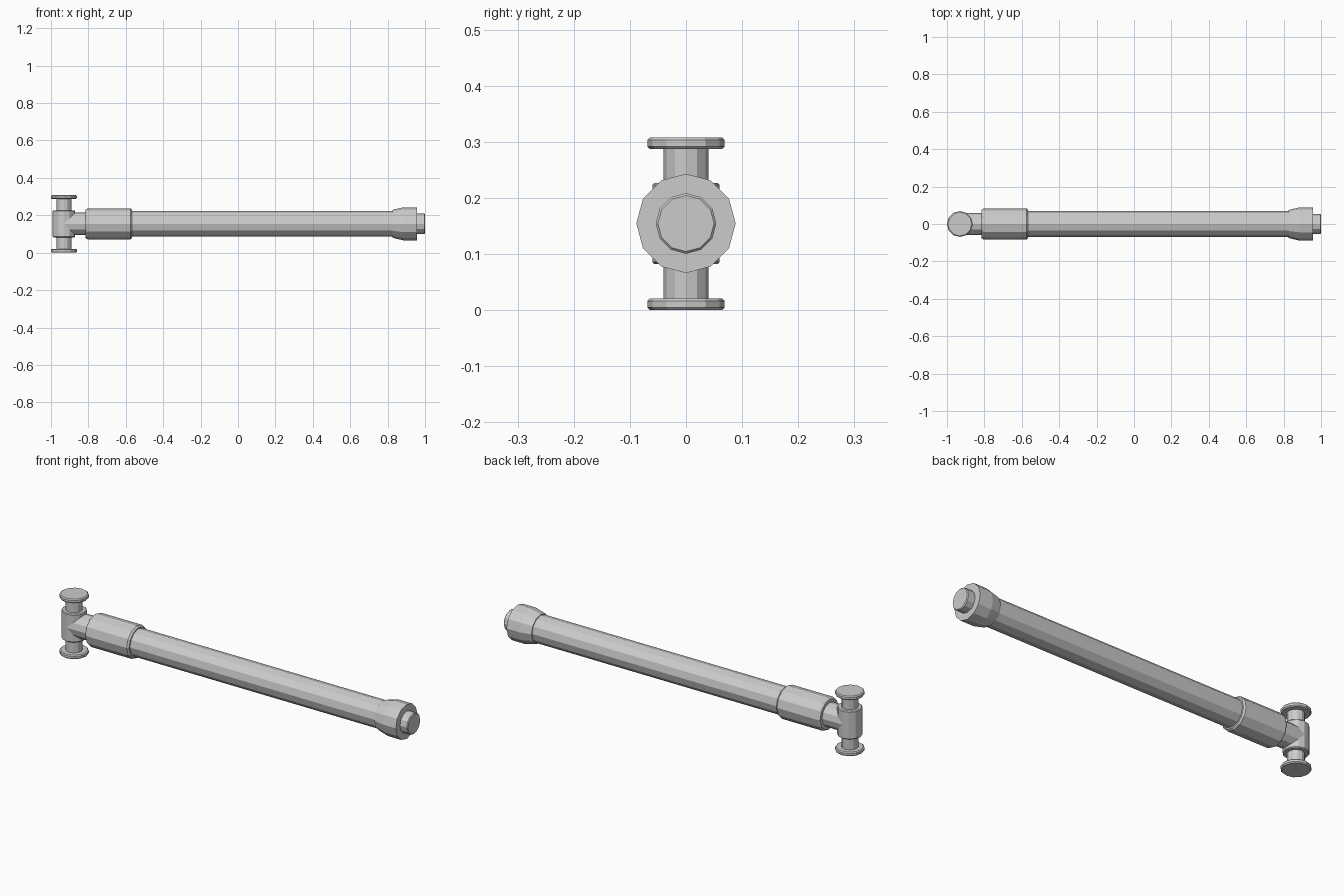
import bpy, bmesh, math
from mathutils import Vector

if "Cube" in bpy.data.objects:
    bpy.data.objects.remove(bpy.data.objects["Cube"])

SIDES = 12
ZC = 0.1545     # height of the long tube axis
TX = -0.931     # x of the upright fitting


def lathe(name, profile, axis):
    """Closed 12-sided turned part; profile = (position along axis, radius)."""
    bm = bmesh.new()
    rings = []
    for p, r in profile:
        ring = []
        for i in range(SIDES):
            a = 2 * math.pi * i / SIDES
            c, s = r * math.cos(a), r * math.sin(a)
            co = Vector((p, c, ZC + s)) if axis == 'X' else Vector((TX + c, s, p))
            ring.append(bm.verts.new(co))
        rings.append(ring)
    for a, b in zip(rings, rings[1:]):
        for i in range(SIDES):
            j = (i + 1) % SIDES
            bm.faces.new((a[i], a[j], b[j], b[i]))
    bm.faces.new(rings[0])
    bm.faces.new(rings[-1])
    bmesh.ops.recalc_face_normals(bm, faces=bm.faces)
    me = bpy.data.meshes.new(name)
    bm.to_mesh(me)
    bm.free()
    ob = bpy.data.objects.new(name, me)
    bpy.context.collection.objects.link(ob)
    return ob


# upright tee fitting with end flanges
lathe("tee_body", [(0.082, 0.056), (0.086, 0.060), (0.223, 0.060), (0.227, 0.056)], 'Z')
lathe("tee_stem", [(0.01, 0.040), (0.299, 0.040)], 'Z')
for name, z in (("lower_flange", 0.0), ("upper_flange", 0.287)):
    lathe(name, [(z, 0.064), (z + 0.005, 0.069), (z + 0.016, 0.069), (z + 0.021, 0.064)], 'Z')

# side branch of the tee, same radius so it meets the body in a mitre
lathe("tee_branch", [(TX, 0.060), (-0.80, 0.060)], 'X')

# collar, long tube, flared end cap and plug
lathe("collar", [(-0.815, 0.076), (-0.805, 0.083), (-0.575, 0.083), (-0.566, 0.076)], 'X')
lathe("main_tube", [(-0.60, 0.069), (0.85, 0.069)], 'X')
lathe("end_cap", [(0.826, 0.074), (0.838, 0.078), (0.885, 0.0885), (0.958, 0.0885)], 'X')
lathe("end_plug", [(0.93, 0.054), (0.996, 0.054), (1.0, 0.050)], 'X')
